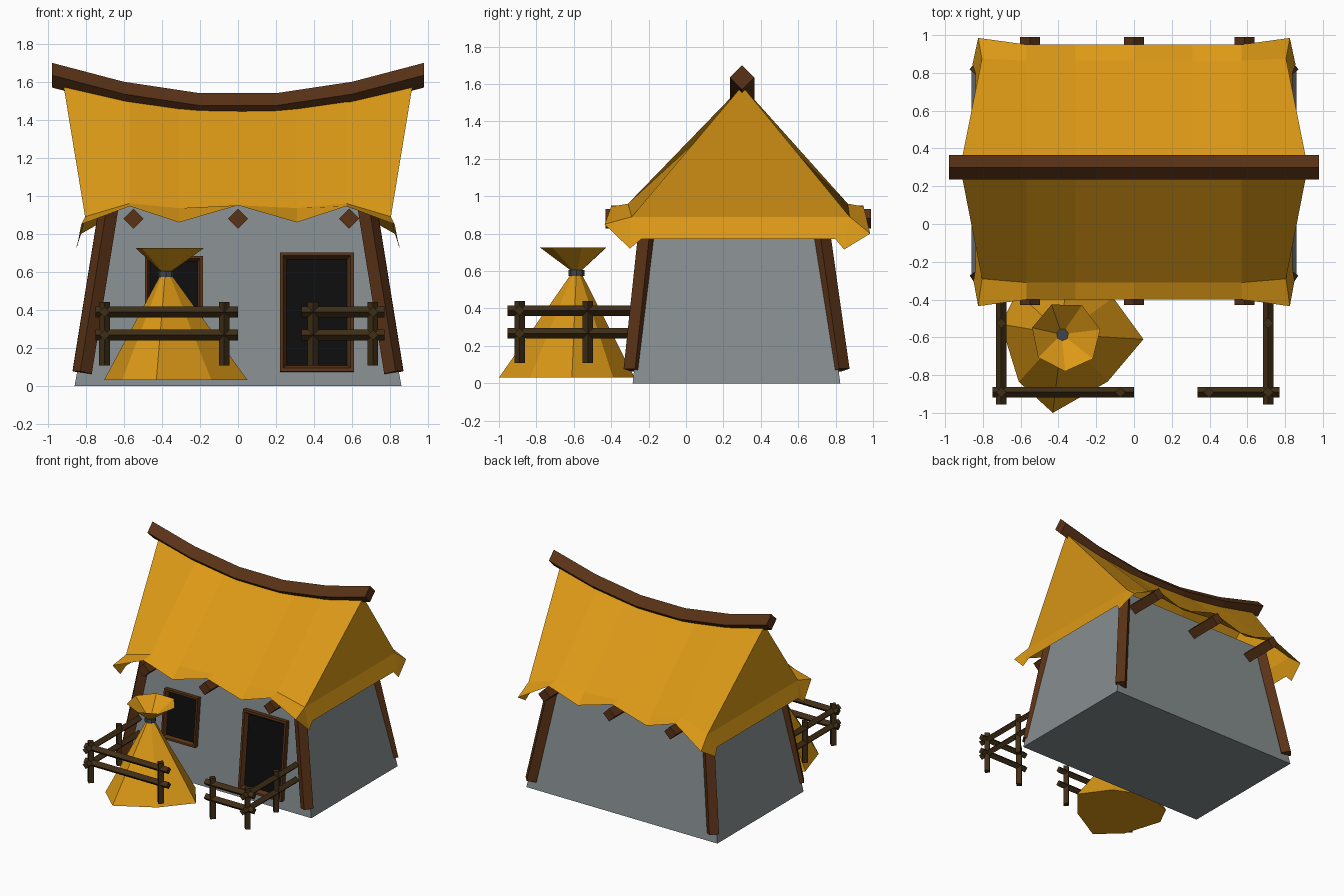
import bpy, bmesh, math
from mathutils import Vector, Matrix

if "Cube" in bpy.data.objects:
    bpy.data.objects.remove(bpy.data.objects["Cube"])


def material(name, rgb):
    m = bpy.data.materials.new(name)
    m.diffuse_color = (*rgb, 1)
    m.use_nodes = True
    m.node_tree.nodes["Principled BSDF"].inputs["Base Color"].default_value = m.diffuse_color
    return m


STRAW = material("straw", (0.72, 0.32, 0.008))
WOOD = material("wood", (0.10, 0.032, 0.008))
DARK = material("dark_wood", (0.05, 0.027, 0.008))
BLACK = material("opening", (0.004, 0.004, 0.004))
STONE = material("stone", (0.24, 0.27, 0.28))
TIE = material("tie", (0.05, 0.06, 0.07))


def finish(name, bm, *mats, normals=True):
    if normals:
        bmesh.ops.recalc_face_normals(bm, faces=bm.faces)
    me = bpy.data.meshes.new(name)
    bm.to_mesh(me)
    bm.free()
    ob = bpy.data.objects.new(name, me)
    for m in mats:
        me.materials.append(m)
    bpy.context.collection.objects.link(ob)
    return ob


def bar(name, a, b, r, mat, roll=0, sides=4):
    """Straight bar between two points; four sides give a diamond section."""
    a, b = Vector(a), Vector(b)
    d = b - a
    bm = bmesh.new()
    mtx = (Matrix.Translation((a + b) / 2) @ d.to_track_quat('Z', 'Y').to_matrix().to_4x4()
           @ Matrix.Rotation(math.radians(roll), 4, 'Z'))
    bmesh.ops.create_cone(bm, cap_ends=True, segments=sides, radius1=r, radius2=r,
                          depth=d.length, matrix=mtx)
    return finish(name, bm, mat)


def loft(name, rings, mat, caps=(True, True)):
    """Skin a list of closed rings."""
    bm = bmesh.new()
    vs = [[bm.verts.new(p) for p in ring] for ring in rings]
    n = len(vs[0])
    for r0, r1 in zip(vs, vs[1:]):
        for i in range(n):
            bm.faces.new((r0[i], r0[(i + 1) % n], r1[(i + 1) % n], r1[i]))
    if caps[0]:
        bm.faces.new(vs[0][::-1])
    if caps[1]:
        bm.faces.new(vs[-1])
    return finish(name, bm, mat)


# Tapered walls
def rect(x, y0, y1, z):
    return [(-x, y0, z), (x, y0, z), (x, y1, z), (-x, y1, z)]


loft("walls", [rect(0.86, -0.285, 0.825, 0), rect(0.68, -0.18, 0.69, 1.0)], STONE)

# Leaning corner posts
for side, sx in (("left", -1), ("right", 1)):
    bar(f"front_post_{side}", (sx * 0.82, -0.283, 0.07), (sx * 0.68, -0.19, 0.94), 0.052, WOOD, 45)
    bar(f"back_post_{side}", (sx * 0.82, 0.823, 0.07), (sx * 0.68, 0.70, 0.94), 0.052, WOOD, 45)

# Beams through the house under the eaves
for i, x in enumerate((-0.55, 0, 0.585)):
    bar(f"eave_beam_{i + 1}", (x, -0.43, 0.88), (x, 0.99, 0.88), 0.053, WOOD)

# Sagging ridge beam with diamond section
ridge = [(-0.98, 1.635), (-0.6, 1.535), (-0.2, 1.475), (0.2, 1.475), (0.6, 1.535), (0.98, 1.635)]
R = 0.065
loft("ridge_beam", [[(x, 0.3 - R, z), (x, 0.3, z - R), (x, 0.3 + R, z), (x, 0.3, z + R)]
                    for x, z in ridge], WOOD)

# Thatched roof: both slopes, ragged eaves and the two gable ends
#        ridge x, ridge z, eave x, eave z, lip x, lip z
half = [(0.92, 1.59, 0.805, 0.89, 0.825, 0.85),
        (0.57, 1.52, 0.57, 0.96, 0.57, 0.945),
        (0.31, 1.485, 0.31, 0.935, 0.31, 0.86),
        (0, 1.475, 0, 0.95, 0, 0.95)]
cols = [(-a, b, -c, d, -e, f) for a, b, c, d, e, f in half] + half[-2::-1]
bm = bmesh.new()
top = [bm.verts.new((c[0], 0.3, c[1])) for c in cols]
last = len(cols) - 1
eaves, lips = [], []
for s, eave_c, eave_m, lip_c, lip_m, drop in ((-1, -0.29, -0.31, -0.435, -0.4, 0),
                                              (1, 0.875, 0.865, 0.985, 0.95, 0.05)):
    eave, lip = [], []
    for i, c in enumerate(cols):
        end = i in (0, last)
        eave.append(bm.verts.new((c[2], eave_c if end else eave_m, c[3])))
        lip.append(bm.verts.new((c[4], lip_c if end else lip_m, c[5] - (drop if end else 0))))
    for i in range(last):
        bm.faces.new((top[i], top[i + 1], eave[i + 1], eave[i]))
        bm.faces.new((eave[i], eave[i + 1], lip[i + 1], lip[i]))
    eaves.append(eave)
    lips.append(lip)
for k, sx in ((0, -1), (last, 1)):
    f, b = eaves[0][k], eaves[1][k]
    bm.faces.new((top[k], f, b))
    tip_f, mid_f, mid_b, tip_b = [bm.verts.new((sx * x, y, z)) for x, y, z in
                                  ((0.85, -0.30, 0.72), (0.84, -0.24, 0.77),
                                   (0.84, 0.80, 0.77), (0.855, 0.845, 0.715))]
    bm.faces.new((f, mid_f, mid_b, b))
    for corner, mid, tip, lip in ((f, mid_f, tip_f, lips[0][k]), (b, mid_b, tip_b, lips[1][k])):
        bm.faces.new((corner, mid, tip))
        bm.faces.new((corner, tip, lip))
finish("thatched_roof", bm, STRAW)


# Door and window: bevelled frames lying on the leaning front wall
def opening(name, x0, x1, z0, z1, flat, bevel):
    bm = bmesh.new()
    zc = (z0 + z1) / 2
    loc = Vector(((x0 + x1) / 2, -0.285 + 0.105 * zc, zc))
    bmesh.ops.create_cube(bm, size=1, matrix=Matrix.Diagonal((x1 - x0, 0.08, z1 - z0, 1)))
    bm.faces.ensure_lookup_table()
    front = min(bm.faces, key=lambda f: f.calc_center_median().y)
    bm.normal_update()
    bmesh.ops.inset_region(bm, faces=[front], thickness=flat)
    bmesh.ops.inset_region(bm, faces=[front], thickness=bevel, depth=-0.03)
    front.material_index = 1
    bmesh.ops.transform(bm, verts=bm.verts,
                        matrix=Matrix.Translation(loc) @ Matrix.Rotation(-0.105, 4, 'X'))
    finish(name, bm, WOOD, BLACK, normals=False)


opening("door", 0.22, 0.61, 0.07, 0.70, 0.025, 0.025)
opening("window", -0.49, -0.185, 0.29, 0.68, 0.02, 0.018)

# Straw sheaf: irregular skirt, tie and open flared top
cx, cy = -0.38, -0.585
base = [(0.05, -0.61), (-0.14, -0.835), (-0.43, -1.0), (-0.61, -0.835),
        (-0.705, -0.53), (-0.62, -0.36), (-0.36, -0.275), (-0.11, -0.39)]
neck = []
for x, y in base:
    d = Vector((x - cx, y - cy)).normalized() * 0.025
    neck.append((cx + d.x, cy + d.y, 0.59))
loft("sheaf_body", [[(x, y, 0.03) for x, y in base], neck], STRAW)
bar("sheaf_tie", (cx, cy, 0.573), (cx, cy, 0.605), 0.042, TIE, 0, 8)


def ring(r, y, z, n=7):
    return [(cx + 0.02 * (r > 0.1) + r * math.cos(math.tau * i / n + 0.2),
             y + r * math.sin(math.tau * i / n + 0.2), z) for i in range(n)]


loft("sheaf_top", [ring(0.02, cy, 0.595), ring(0.185, cy - 0.01, 0.725)], STRAW, (True, False))

# Fence: posts and two rails per run, left and right of the path
F = 0.028
for side, x, x_gap, x_a, x_b in (("left", -0.703, -0.073, -0.75, 0.0),
                                 ("right", 0.71, 0.395, 0.335, 0.77)):
    for i, (px, py) in enumerate(((x, -0.89), (x_gap, -0.89), (x, -0.525))):
        bar(f"fence_post_{side}_{i + 1}", (px, py, 0.108), (px, py, 0.44), F, DARK)
    for level, z in (("upper", 0.388), ("lower", 0.267)):
        bar(f"fence_front_rail_{side}_{level}", (x_a, -0.89, z), (x_b, -0.89, z), F, DARK)
        bar(f"fence_side_rail_{side}_{level}", (x, -0.955, z), (x, -0.27, z), F, DARK)
